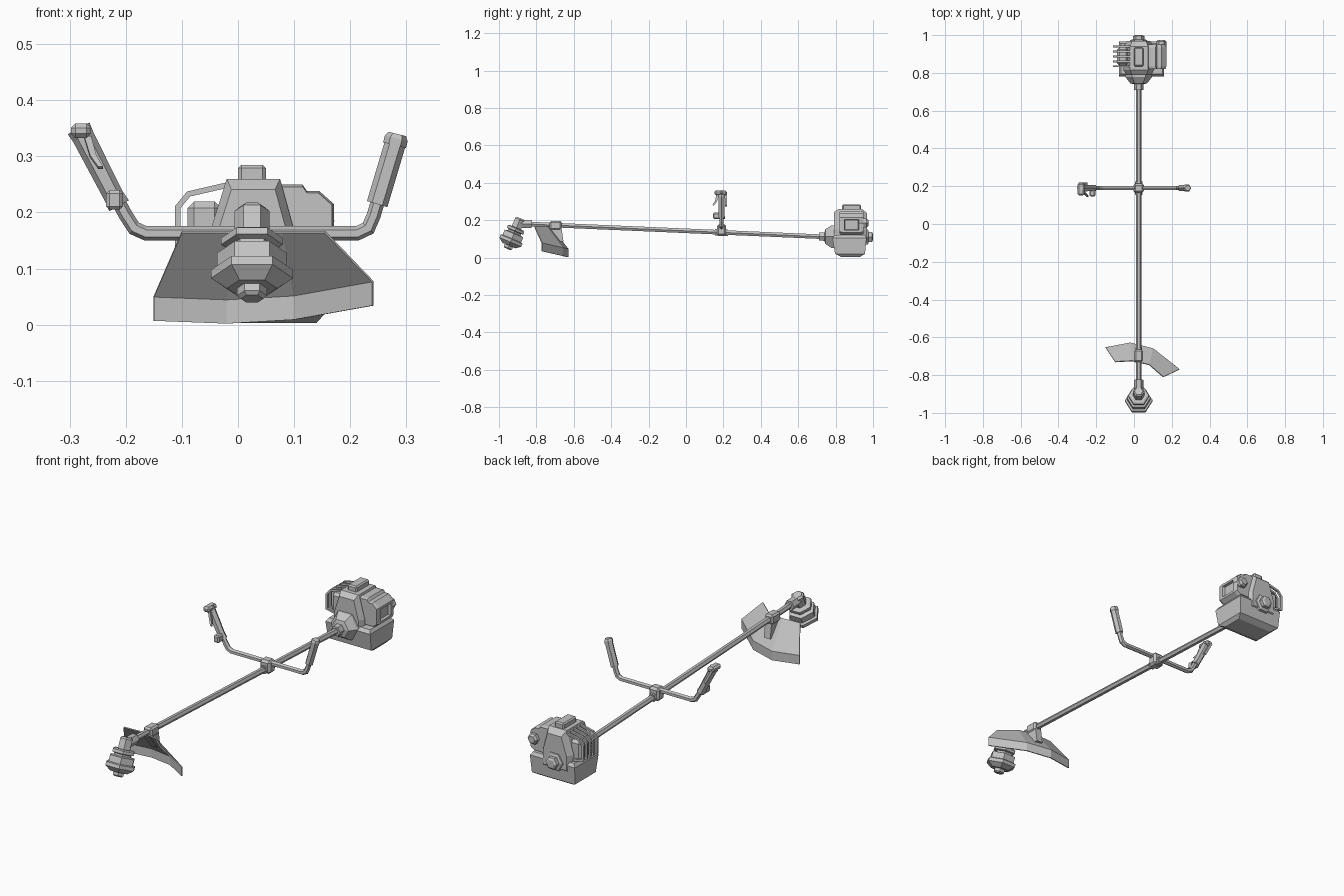
import bpy, bmesh
from math import cos, sin, pi
from mathutils import Vector as V

if "Cube" in bpy.data.objects:
    bpy.data.objects.remove(bpy.data.objects["Cube"])

grey = bpy.data.materials.new("plain grey")
grey.use_nodes = True
grey.diffuse_color = (0.55, 0.55, 0.55, 1)
grey.node_tree.nodes["Principled BSDF"].inputs["Base Color"].default_value = grey.diffuse_color
CX = 0.025  # machine centre line


def finish(name, bm):
    bmesh.ops.recalc_face_normals(bm, faces=bm.faces)
    me = bpy.data.meshes.new(name)
    bm.to_mesh(me)
    bm.free()
    me.materials.append(grey)
    ob = bpy.data.objects.new(name, me)
    bpy.context.collection.objects.link(ob)
    return ob


def loft_mesh(rings):
    bm = bmesh.new()
    rows = [[bm.verts.new(p) for p in r] for r in rings]
    n = len(rows[0])
    for a, b in zip(rows, rows[1:]):
        for i in range(n):
            j = (i + 1) % n
            bm.faces.new((a[i], a[j], b[j], b[i]))
    bm.faces.new(rows[0])
    bm.faces.new(rows[-1])
    return bm


def tube(name, path, radii, side, n=6, phase=0.0):
    """Mitred tube along a planar path; side is the normal of its plane."""
    pts = [V(p) for p in path]
    side = V(side)
    if not isinstance(radii, (list, tuple)):
        radii = [radii] * len(pts)
    rings = []
    for i, p in enumerate(pts):
        d0 = (p - pts[i - 1]).normalized() if i else (pts[1] - p).normalized()
        d1 = (pts[i + 1] - p).normalized() if i < len(pts) - 1 else d0
        t = (d0 + d1).normalized()
        u = t.cross(side) / max(t.dot(d0), 0.5)
        rings.append([p + radii[i] * (side * cos(a) + u * sin(a))
                      for a in (phase + 2 * pi * k / n for k in range(n))])
    return finish(name, loft_mesh(rings))


def turned(name, base, axis, profile, side, n=6, phase=0.0):
    """Faceted turned part from (distance, radius) pairs along an axis."""
    axis = V(axis).normalized()
    return tube(name, [V(base) + axis * t for t, r in profile], [r for t, r in profile], side, n, phase)


def box(name, lo, hi, bevel=0.0):
    bm = bmesh.new()
    bmesh.ops.create_cube(bm, size=1)
    lo, hi = V(lo), V(hi)
    for v in bm.verts:
        v.co = (lo + hi) / 2 + v.co * (hi - lo)
    if bevel:
        bmesh.ops.bevel(bm, geom=bm.edges[:], offset=bevel, segments=1, affect='EDGES')
    return finish(name, bm)


def slab(name, outline, sections):
    """XZ outline lofted along y; sections are (y, scale about its centre)."""
    cx = sum(p[0] for p in outline) / len(outline)
    cz = sum(p[1] for p in outline) / len(outline)
    return loft_mesh([[V((cx + (x - cx) * s, y, cz + (z - cz) * s)) for x, z in outline]
                      for y, s in sections])


def shaft_z(y):
    return 0.143 - 0.0433 * y


# Shaft with its end sockets
X, Y = (1, 0, 0), (0, 1, 0)
tube("shaft", [(CX, y, shaft_z(y)) for y in (-0.85, 0.74)], 0.014, X)
tube("gear_socket", [(CX, y, shaft_z(y)) for y in (-0.885, -0.825)], 0.025, X)

# Tilted cutting head
head_axis = (0, -0.39, -0.92)
turned("gear_case", (CX, -0.885, 0.21), head_axis,
       [(0, 0.022), (0.008, 0.031), (0.06, 0.031)], X)
turned("line_spool", (CX, -0.885, 0.21), head_axis,
       [(0.055, 0.045), (0.06, 0.055), (0.073, 0.055), (0.077, 0.042), (0.085, 0.042),
        (0.089, 0.062), (0.118, 0.062), (0.122, 0.073), (0.138, 0.073), (0.158, 0.045)], X)
turned("head_nut", (CX, -0.885, 0.21), head_axis,
       [(0.155, 0.027), (0.172, 0.027), (0.178, 0.02)], X)

# Debris guard: sloping sheet with a downturned skirt
inner = [(-0.1, -0.73, 0.165), (-0.01, -0.725, 0.165), (0.08, -0.745, 0.165), (0.155, -0.81, 0.165)]
outer = [(-0.15, -0.655, 0.05), (-0.02, -0.63, 0.045), (0.1, -0.66, 0.052), (0.24, -0.77, 0.077)]
bm = bmesh.new()
rows = [[bm.verts.new(p) for p in r] for r in (inner, outer, [(x, y, z - 0.043) for x, y, z in outer])]
for a, b in zip(rows, rows[1:]):
    for i in range(3):
        bm.faces.new((a[i], a[i + 1], b[i + 1], b[i]))
guard = finish("debris_guard", bm)
thick = guard.modifiers.new("thickness", 'SOLIDIFY')
thick.thickness = 0.005
thick.offset = 0

# Guard clamp and its wedge bracket
box("guard_clamp", (0.003, -0.73, 0.148), (0.047, -0.665, 0.195), 0.008)
bracket = [(-0.735, 0.155), (-0.665, 0.155), (-0.655, 0.085), (-0.68, 0.085)]
finish("guard_bracket", loft_mesh([[V((x, y, z)) for y, z in bracket] for x in (0.008, 0.042)]))

# Handlebar and clamp
hy = 0.19
bar = [(-0.262, 0.31), (-0.2, 0.195), (-0.185, 0.172), (-0.165, 0.163),
       (0.213, 0.163), (0.232, 0.172), (0.242, 0.195), (0.275, 0.31)]
tube("handlebar", [(x, hy, z) for x, z in bar], 0.0125, Y, phase=pi / 6)
box("bar_clamp", (-0.003, 0.165, 0.115), (0.053, 0.215, 0.178), 0.01)
tube("clamp_collar", [(CX, y, shaft_z(y)) for y in (0.155, 0.225)], 0.02, X)

# Plain grip on the left
tube("left_grip", [(0.248, hy, 0.215), (0.28, hy, 0.322)], 0.019, Y, phase=pi / 6)
tube("left_grip_cap", [(0.279, hy, 0.32), (0.282, hy, 0.332), (0.284, hy, 0.34)],
     [0.021, 0.021, 0.016], Y, phase=pi / 6)

# Control grip on the right, with throttle and lock levers
tube("right_grip", [(-0.212, hy, 0.212), (-0.222, hy, 0.23), (-0.276, hy, 0.335), (-0.284, hy, 0.35)],
     [0.02, 0.018, 0.02, 0.022], Y, phase=pi / 6)
box("grip_head", (-0.298, 0.152, 0.333), (-0.262, 0.218, 0.359), 0.008)
tube("throttle_lever", [(-0.268, 0.168, 0.335), (-0.258, 0.16, 0.3), (-0.245, 0.145, 0.28)],
     [0.009, 0.008, 0.006], X, 4, pi / 4)
box("switch_box", (-0.235, 0.145, 0.205), (-0.205, 0.185, 0.24), 0.006)
tube("lock_lever", [(-0.29, 0.213, 0.345), (-0.252, 0.213, 0.275)], 0.008, Y, 4, pi / 4)

# Clutch housing
turned("clutch_housing", (CX, 0.71, 0.112), Y,
       [(0, 0.024), (0.03, 0.026), (0.035, 0.045), (0.068, 0.07), (0.1, 0.07)], X)

# Engine cover with a raised top tab
cover = [(-0.02, 0.26), (0.075, 0.26), (0.105, 0.15), (0.105, 0.06), (-0.055, 0.06), (-0.055, 0.15)]
finish("engine_cover", slab("cover", cover, [(0.79, 0.82), (0.815, 1), (0.94, 1), (0.968, 0.78)]))
box("top_tab", (0.0, 0.835, 0.25), (0.05, 0.935, 0.285), 0.006)

# Fuel tank under the engine, as stacked rectangles (z, x0, x1, y0, y1)
levels = [(0.003, -0.05, 0.14, 0.83, 0.93), (0.02, -0.075, 0.155, 0.797, 0.957),
          (0.105, -0.08, 0.16, 0.782, 0.965), (0.12, -0.07, 0.15, 0.795, 0.955)]
finish("fuel_tank", loft_mesh([[V((a, c, z)), V((b, c, z)), V((b, d, z)), V((a, d, z))]
                               for z, a, b, c, d in levels]))

# Air filter with a sunken side panel
filt = [(0.06, 0.25), (0.115, 0.25), (0.123, 0.238), (0.145, 0.238), (0.171, 0.215),
        (0.171, 0.135), (0.15, 0.12), (0.06, 0.12)]
bm = slab("filter", filt, [(0.82, 0.92), (0.835, 1), (0.935, 1), (0.95, 0.92)])
bm.normal_update()
panel = max(bm.faces, key=lambda f: f.calc_center_median().x)
bmesh.ops.inset_region(bm, faces=[panel], thickness=0.016)
bmesh.ops.inset_region(bm, faces=[panel], thickness=0.004)
for v in panel.verts:
    v.co.x -= 0.012
finish("air_filter", bm)
turned("primer_knob", (0.145, 0.925, 0.185), Y, [(0, 0.027), (0.04, 0.027), (0.05, 0.018)], X)

# Muffler behind a cage of bent guard bars
box("muffler", (-0.09, 0.84, 0.12), (-0.03, 0.935, 0.22), 0.012)
for i in range(5):
    y = 0.835 + i * 0.026
    tube("muffler_guard_bar_%d" % (i + 1),
         [(x, y, z) for x, z in ((-0.04, 0.125), (-0.107, 0.14), (-0.107, 0.21), (-0.088, 0.233), (-0.01, 0.251))],
         0.007, Y, 4, pi / 4)

# Recoil starter on the back
turned("starter_housing", (CX, 0.955, 0.11), Y, [(0, 0.05), (0.018, 0.045), (0.022, 0.034)], X)
turned("starter_hub", (CX, 0.972, 0.11), Y, [(0, 0.03), (0.022, 0.03), (0.028, 0.02)], X)
